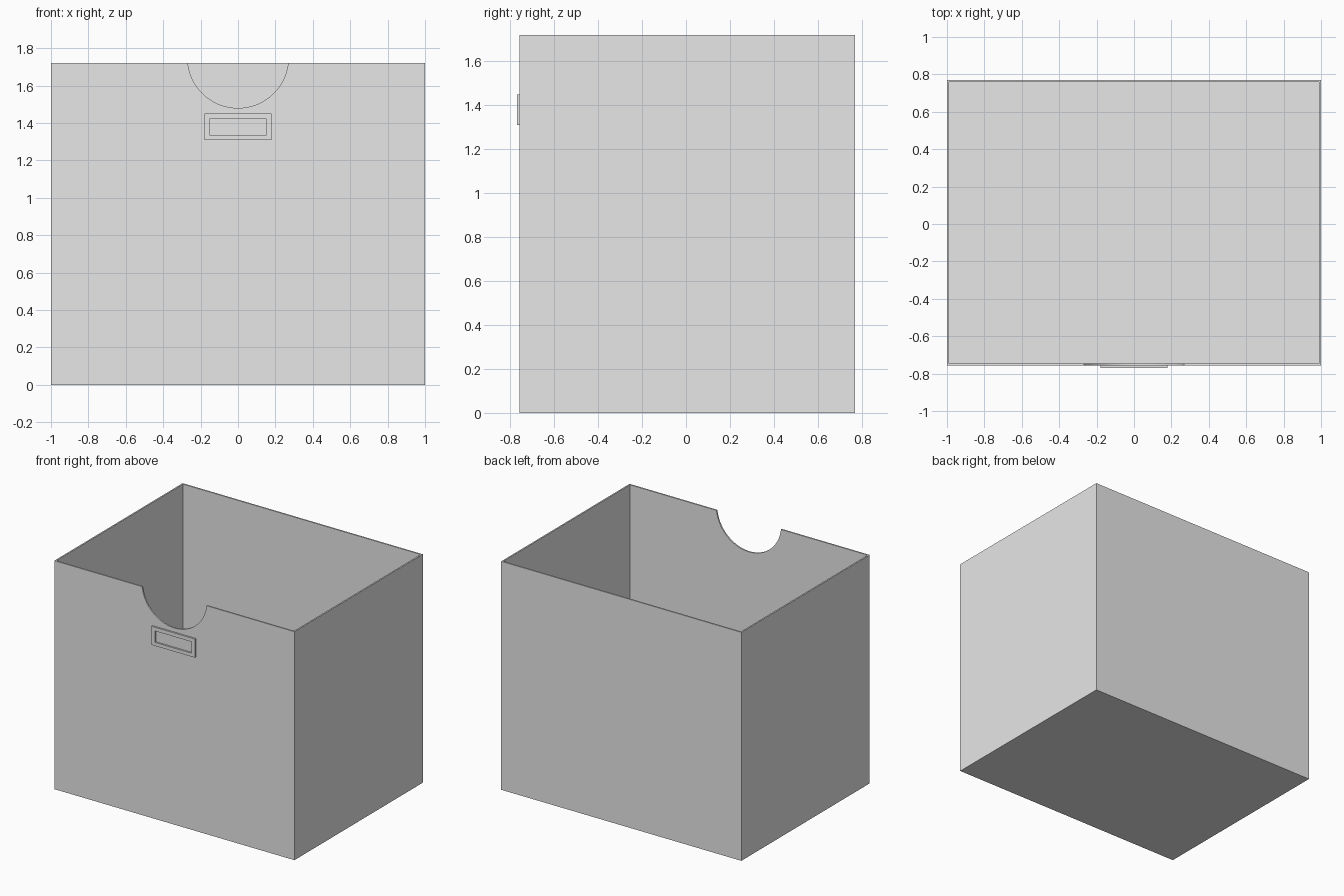
import bpy
import math

if "Cube" in bpy.data.objects:
    bpy.data.objects.remove(bpy.data.objects["Cube"], do_unlink=True)

FRONT, BACK, HEIGHT, WALL = -0.757, 0.77, 1.72, 0.011

grey = bpy.data.materials.new("light_grey")
grey.use_nodes = True
grey.diffuse_color = (0.8, 0.8, 0.8, 1)
grey.node_tree.nodes["Principled BSDF"].inputs["Base Color"].default_value = (0.8, 0.8, 0.8, 1)


def box(name, low, high):
    """Axis-aligned box between two corners."""
    centre = [(a + b) / 2 for a, b in zip(low, high)]
    bpy.ops.mesh.primitive_cube_add(size=1, location=centre)
    obj = bpy.context.object
    obj.name = name
    obj.scale = [b - a for a, b in zip(low, high)]
    bpy.ops.object.transform_apply(location=True, rotation=True, scale=True)
    obj.data.materials.append(grey)
    return obj


def cut(obj, cutter):
    """Subtract a cutter from an object, then discard the cutter."""
    cutter.hide_render = True
    mod = obj.modifiers.new("cut", "BOOLEAN")
    mod.operation = "DIFFERENCE"
    mod.solver = "EXACT"
    mod.object = cutter
    bpy.ops.object.select_all(action="DESELECT")
    obj.select_set(True)
    bpy.context.view_layer.objects.active = obj
    bpy.ops.object.modifier_apply(modifier=mod.name)
    bpy.data.objects.remove(cutter, do_unlink=True)


# Open-topped storage box with thin walls
bin_body = box("bin_body", (-1, FRONT, 0), (1, BACK, HEIGHT))
cut(bin_body, box("cavity_cutter", (-1 + WALL, FRONT + WALL, WALL),
                  (1 - WALL, BACK - WALL, HEIGHT + 0.2)))

# Round hand notch in the front rim
bpy.ops.mesh.primitive_cylinder_add(vertices=96, radius=0.27, depth=0.2,
                                    location=(0, FRONT, 1.75),
                                    rotation=(math.pi / 2, 0, 0))
notch_cutter = bpy.context.object
notch_cutter.data.materials.append(grey)
cut(bin_body, notch_cutter)
bpy.ops.object.shade_smooth_by_angle(angle=math.radians(30))

# Label holder frame below the notch
label_frame = box("label_frame", (-0.18, FRONT - 0.013, 1.31), (0.18, FRONT, 1.45))
cut(label_frame, box("window_cutter", (-0.152, FRONT - 0.1, 1.336),
                     (0.152, FRONT + 0.1, 1.422)))
